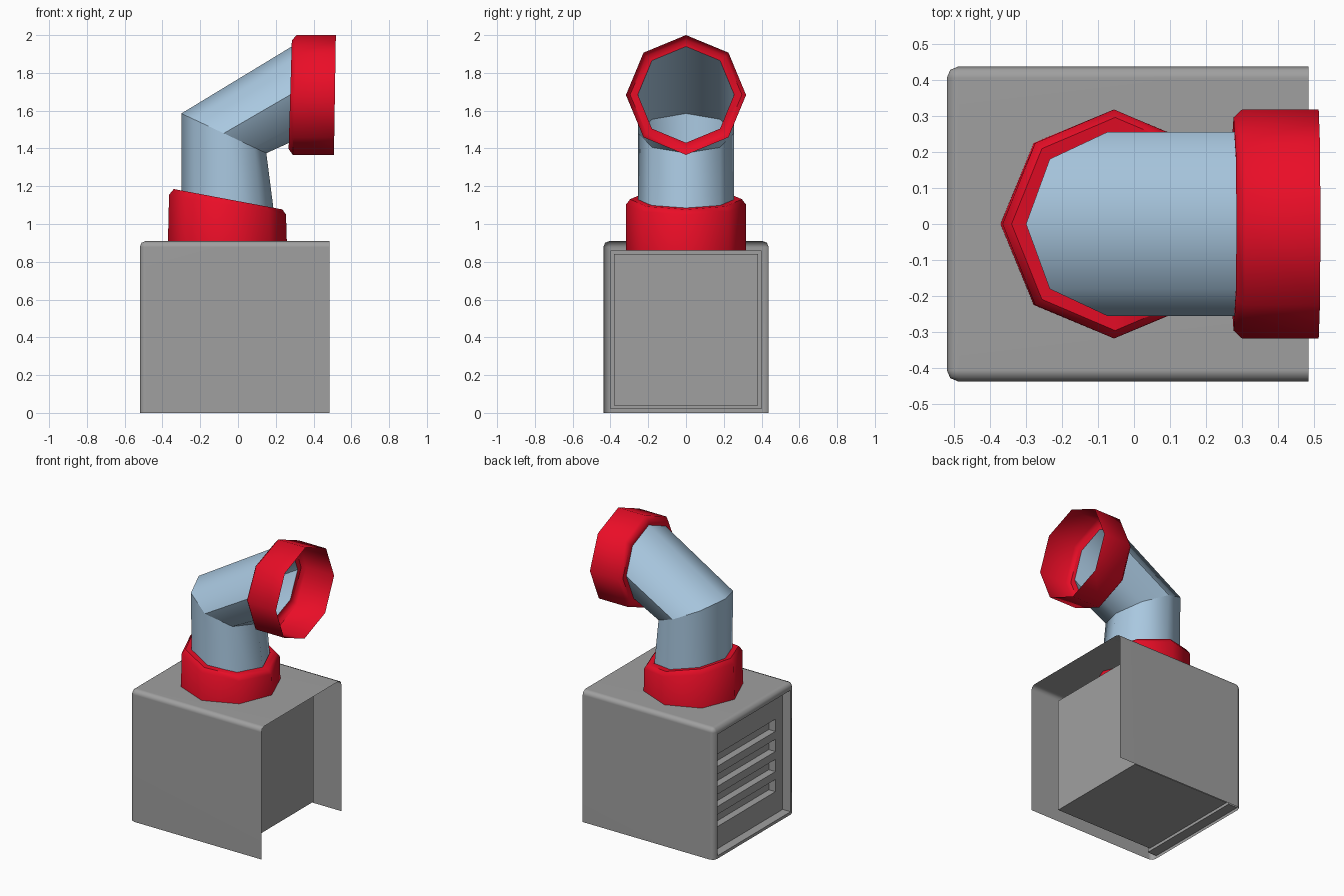
import bpy, bmesh, math
from mathutils import Vector

if "Cube" in bpy.data.objects:
    bpy.data.objects.remove(bpy.data.objects["Cube"])


def material(name, rgb):
    m = bpy.data.materials.new(name)
    m.diffuse_color = (*rgb, 1)
    m.use_nodes = True
    m.node_tree.nodes["Principled BSDF"].inputs["Base Color"].default_value = m.diffuse_color
    return m


def finish(name, bm, mat, angle=None):
    """Turn a bmesh into an object; flat shaded unless an angle is given."""
    bmesh.ops.recalc_face_normals(bm, faces=bm.faces[:])
    me = bpy.data.meshes.new(name)
    bm.to_mesh(me)
    bm.free()
    ob = bpy.data.objects.new(name, me)
    bpy.context.collection.objects.link(ob)
    me.materials.append(mat)
    if angle:
        bpy.ops.object.select_all(action='DESELECT')
        ob.select_set(True)
        bpy.context.view_layer.objects.active = ob
        bpy.ops.object.shade_smooth_by_angle(angle=math.radians(angle))
    return ob


def loft(name, sections, mat, caps=False, angle=None):
    bm = bmesh.new()
    rings = [[bm.verts.new(p) for p in s] for s in sections]
    n = len(rings[0])
    for a, b in zip(rings, rings[1:]):
        for i in range(n):
            j = (i + 1) % n
            bm.faces.new((a[i], a[j], b[j], b[i]))
    if caps:
        bm.faces.new(rings[0])
        bm.faces.new(rings[-1])
    return finish(name, bm, mat, angle)


def octagon(p, q, ry):
    """Eight-sided section whose front-view ends are p and q (x, z)."""
    a, b = Vector((p[0], 0, p[1])), Vector((q[0], 0, q[1]))
    mid, half = (a + b) / 2, (a - b) / 2
    return [mid + half * math.cos(i * math.pi / 4)
            + Vector((0, ry * math.sin(i * math.pi / 4), 0)) for i in range(8)]


def rect(x, hy, z0, z1):
    return [(x, -hy, z0), (x, hy, z0), (x, hy, z1), (x, -hy, z1)]


blue = material("pipe_blue", (0.40, 0.58, 0.75))
red = material("collar_red", (0.82, 0.004, 0.02))
grey = material("casing_grey", (0.35, 0.35, 0.35))

# Outer shell: thin walls, open at the bottom and at +x, rounded edges
X0, X1, HY, H = -0.52, 0.485, 0.4375, 0.91
bm = bmesh.new()
bmesh.ops.create_cube(bm, size=1)
for v in bm.verts:
    v.co = ((X0 + X1) / 2 + v.co.x * (X1 - X0), v.co.y * 2 * HY, H / 2 + v.co.z * H)
bm.normal_update()
gone = [f for f in bm.faces if f.normal.x > 0.9 or f.normal.z < -0.9]
bmesh.ops.delete(bm, geom=gone, context='FACES')
edges = [e for e in bm.edges if len(e.link_faces) == 2]
bmesh.ops.bevel(bm, geom=edges, offset=0.032, segments=2, profile=0.5, affect='EDGES')
bm.normal_update()
end = max((f for f in bm.faces if f.normal.x < -0.99), key=lambda f: f.calc_area())
bmesh.ops.inset_individual(bm, faces=[end], thickness=0.02)
for v in end.verts:
    v.co.y = math.copysign(0.40, v.co.y)
    v.co.z = 0.86 if v.co.z > 0.4 else 0.02
bmesh.ops.delete(bm, geom=[end], context='FACES_ONLY')
shell = finish("outer_shell", bm, grey, 50)
shell.modifiers.new("flat_walls", 'WEIGHTED_NORMAL').keep_sharp = True

# Rim of the end opening and the inner housing with four louvre slots
XP = -0.46
loft("opening_rim", [rect(X0, 0.40, 0.02, 0.86), rect(XP, 0.40, 0.02, 0.86)], grey)
housing = loft("inner_housing", [rect(XP, 0.40, 0.02, 0.86), rect(XP + 0.01, 0.40, 0.02, 0.86),
                                 rect(XP + 0.01, 0.38, 0.04, 0.84),
                                 rect(0.31, 0.38, 0.04, 0.84)], grey, caps=True)
for i in range(4):
    z = 0.215 + 0.139 * i
    cut = loft("slot_cutter", [rect(x, 0.32, z - 0.042, z + 0.042) for x in (-0.5, XP + 0.05)],
               grey, caps=True)
    cut.hide_render = True
    cut.hide_set(True)
    mod = housing.modifiers.new("slot", 'BOOLEAN')
    mod.operation = 'DIFFERENCE'
    mod.solver = 'EXACT'
    mod.object = cut

# Bent pipe: upright part and angled part meeting at a mitre
bend = octagon((-0.30, 1.585), (0.15, 1.375), 0.255)
loft("lower_pipe", [octagon((-0.30, 0.87), (0.215, 0.87), 0.255), bend], blue, angle=50)
loft("upper_pipe", [bend, octagon((0.285, 1.94), (0.272, 1.43), 0.255)], blue, angle=50)

# Collars: thin open sleeves with a rounded lip closing onto the pipe
loft("lower_collar", [octagon((-0.372, 0.86), (0.26, 0.86), 0.318),
                      octagon((-0.365, 1.155), (0.254, 1.05), 0.318),
                      octagon((-0.34, 1.185), (0.235, 1.077), 0.296),
                      octagon((-0.30, 1.175), (0.19, 1.085), 0.255)], red, angle=50)
loft("upper_collar", [octagon((0.518, 2.0), (0.508, 1.366), 0.318),
                      octagon((0.31, 2.0), (0.29, 1.366), 0.318),
                      octagon((0.285, 1.972), (0.268, 1.397), 0.296),
                      octagon((0.285, 1.94), (0.272, 1.43), 0.255)], red, angle=50)
